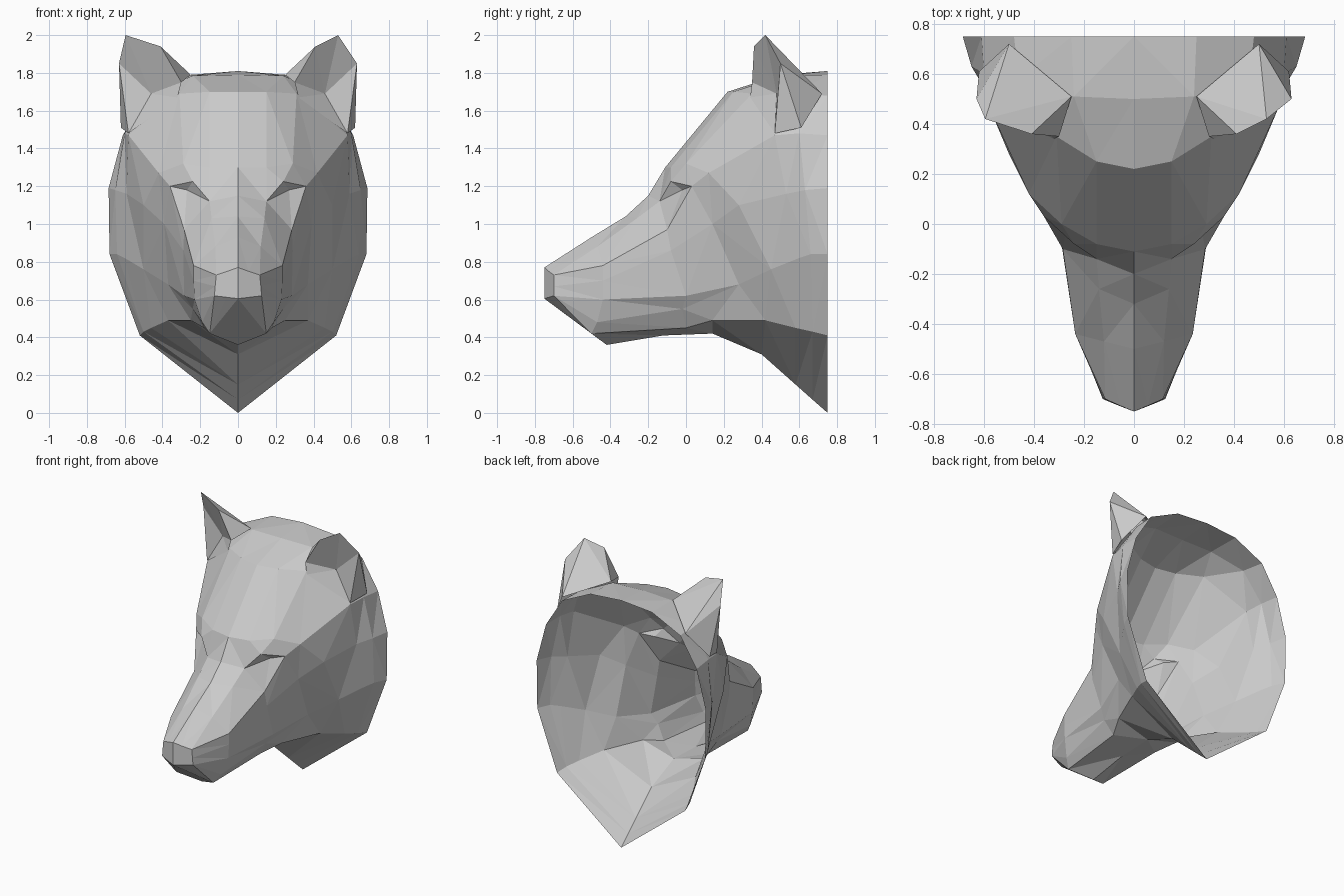
import bpy, bmesh

if "Cube" in bpy.data.objects:
    bpy.data.objects.remove(bpy.data.objects["Cube"])


def build(name, faces):
    """Make a flat-shaded mesh object from polygons given as coordinate lists."""
    bm = bmesh.new()
    for pts in faces:
        pts = list(dict.fromkeys(pts))          # collapse shared corners
        if len(pts) > 2:
            bm.faces.new([bm.verts.new(p) for p in pts])
    bmesh.ops.remove_doubles(bm, verts=bm.verts[:], dist=0.0005)
    bmesh.ops.triangulate(bm, faces=[f for f in bm.faces if len(f.verts) == 4])
    bmesh.ops.recalc_face_normals(bm, faces=bm.faces[:])
    me = bpy.data.meshes.new(name)
    bm.to_mesh(me)
    bm.free()
    ob = bpy.data.objects.new(name, me)
    bpy.context.collection.objects.link(ob)
    return ob


def mirror(pts):
    return [(-x, y, z) for x, y, z in pts]


# Half cross-sections, each from the top midline round to the bottom midline
nose = [(0, -.75, .77), (.055, -.727, .75), (.115, -.70, .73), (.118, -.70, .70),
        (.121, -.70, .67), (.125, -.70, .62), (.06, -.727, .612), (0, -.75, .605)]
snout = [(0, -.50, .93), (.12, -.47, .88), (.235, -.44, .78), (.235, -.44, .70),
         (.23, -.44, .60), (.19, -.47, .48), (.15, -.50, .42), (0, -.42, .36)]
bridge = [(0, -.32, 1.04), (.14, -.26, 1.03), (.285, -.10, .97), (.29, -.08, .86),
          (.285, 0, .62), (.24, -.02, .55), (.18, 0, .45), (0, -.12, .41)]
lower_lid = [(0, -.20, 1.15), (.15, -.14, 1.12), (.27, -.02, 1.18), (.36, .03, 1.20),
             (.39, .14, 1.0), (.37, .28, .68), (.25, .14, .49), (0, .14, .42)]
upper_lid = lower_lid[:]
upper_lid[2] = (.24, -.08, 1.225)
brow = [(0, -.11, 1.30), (.15, -.08, 1.30), (.29, 0, 1.32), (.42, .12, 1.27),
        (.50, .28, 1.10), (.50, .45, .76), (.37, .42, .49), (0, .40, .31)]
crown = [(0, .22, 1.70), (.15, .25, 1.70), (.31, .35, 1.69), (.58, .47, 1.47),
         (.59, .53, 1.16), (.60, .60, .82), (.46, .58, .45), (0, .58, .15)]
back_head = [(0, .50, 1.79), (.24, .51, 1.785), (.46, .58, 1.69), (.60, .60, 1.48),
             (.65, .63, 1.18), (.64, .66, .84), (.50, .67, .43), (0, .67, .07)]
# Open rim at the back
rim = [(x, .75, z) for x, z in [(0, 1.81), (.25, 1.79), (.48, 1.68), (.61, 1.47),
                                (.685, 1.19), (.68, .84), (.52, .41), (0, 0)]]

# Head shell lofted through the sections, both sides
rings = [nose, snout, bridge, lower_lid, upper_lid, brow, crown, back_head, rim]
half = []
for a, b in zip(rings, rings[1:]):
    for i in range(len(a) - 1):
        half.append([a[i], a[i + 1], b[i + 1], b[i]])
# Nose plate, one panel per side
half.append(nose)
build("head_shell", half + [mirror(f) for f in half])


# Ears: hollow front cup and a faceted back
def ear(name, tip_x, flip):
    inner, front, base = (.25, .51, 1.79), (.30, .35, 1.75), (.32, .34, 1.67)
    edge, tip, outer = (.41, .36, 1.94), (tip_x, .42, 2.0), (.63, .50, 1.85)
    root, low, rear = (.58, .47, 1.48), (.62, .61, 1.51), (.50, .72, 1.69)
    cup = (.46, .48, 1.69)
    outline = [front, edge, tip, outer, root, base]
    faces = [[p, q, cup] for p, q in zip(outline, outline[1:] + outline[:1])]
    faces += [[inner, edge, front], [inner, tip, edge], [inner, rear, tip],
              [tip, rear, outer], [outer, rear, low], [outer, low, root]]
    build(name, [mirror(f) for f in faces] if flip else faces)


ear("right_ear", .53, False)
ear("left_ear", .595, True)
